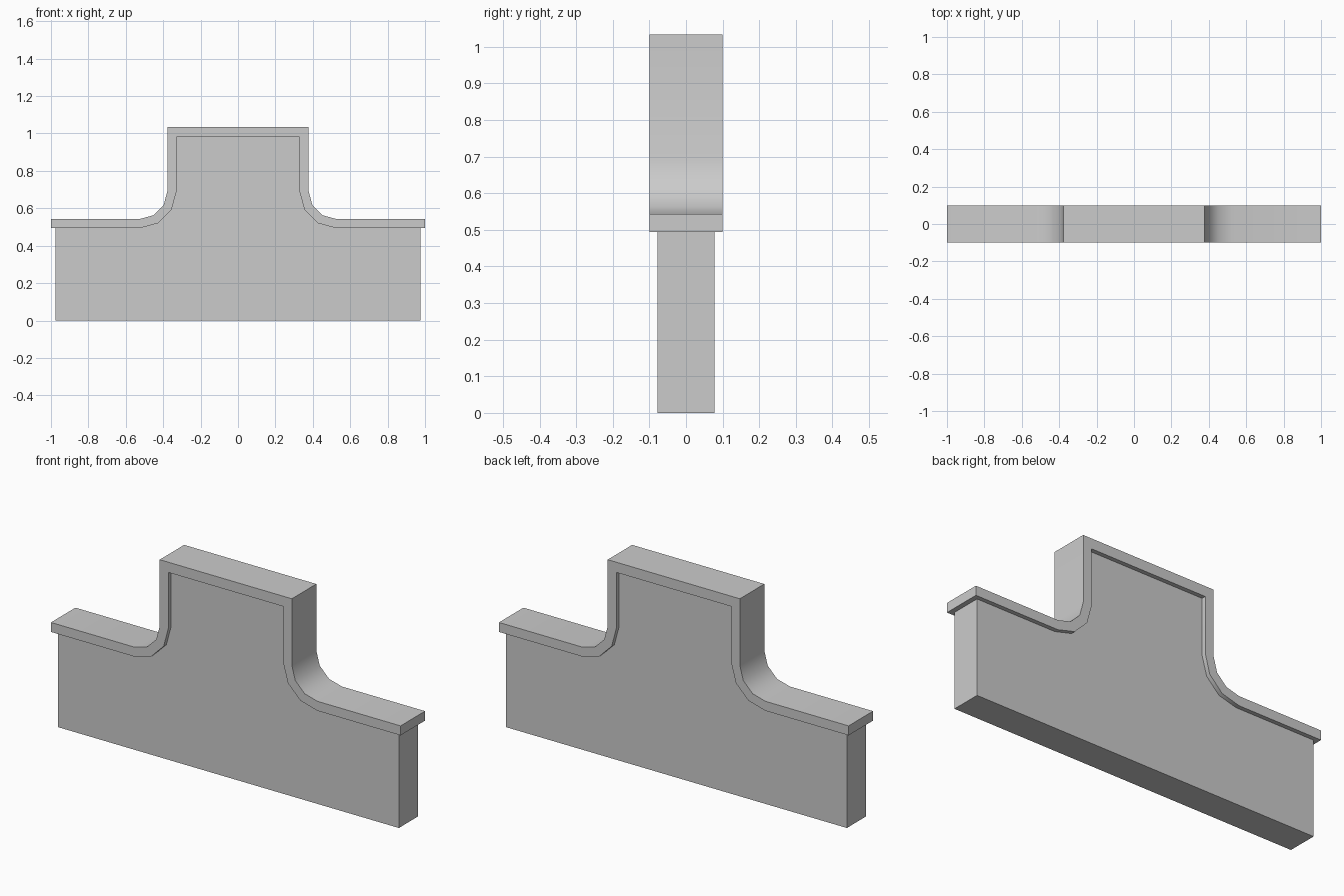
import bpy, bmesh
from math import sin, cos, radians

if "Cube" in bpy.data.objects:
    bpy.data.objects.remove(bpy.data.objects["Cube"])

CX, CZ, R, T = 0.525, 0.69, 0.147, 0.049   # fillet centre, radius, coping thickness


def half_profile(offset, end_x):
    """Stepped outline from the right end up to the top corner."""
    r = R + offset
    pts = [(end_x, CZ - r)]
    pts += [(CX - r * cos(radians(a)), CZ - r * sin(radians(a))) for a in (90, 60, 30, 0)]
    pts.append((CX - r, 1.034 - offset * 1.08))
    return pts


def mirrored(pts):
    return pts + [(-x, z) for x, z in reversed(pts)]


def extrude_outline(name, pts, half_depth):
    bm = bmesh.new()
    face = bm.faces.new([bm.verts.new((x, -half_depth, z)) for x, z in pts])
    new = bmesh.ops.extrude_face_region(bm, geom=[face])["geom"]
    verts = [g for g in new if isinstance(g, bmesh.types.BMVert)]
    bmesh.ops.translate(bm, verts=verts, vec=(0, 2 * half_depth, 0))
    bmesh.ops.recalc_face_normals(bm, faces=bm.faces[:])
    mesh = bpy.data.meshes.new(name)
    bm.to_mesh(mesh)
    bm.free()
    obj = bpy.data.objects.new(name, mesh)
    bpy.context.collection.objects.link(obj)
    bpy.ops.object.select_all(action='DESELECT')
    obj.select_set(True)
    bpy.context.view_layer.objects.active = obj
    bpy.ops.object.shade_smooth_by_angle(angle=radians(40))


# Wall body: stepped slab under the coping
wall = [(0.975, 0)] + half_profile(T, 0.975)
extrude_outline("wall", mirrored(wall), 0.078)

# Coping: constant-thickness band following the stepped top edge
outer = mirrored(half_profile(0, 1.0))
inner = mirrored(half_profile(T, 1.0))
extrude_outline("coping", outer + inner[::-1], 0.1)
